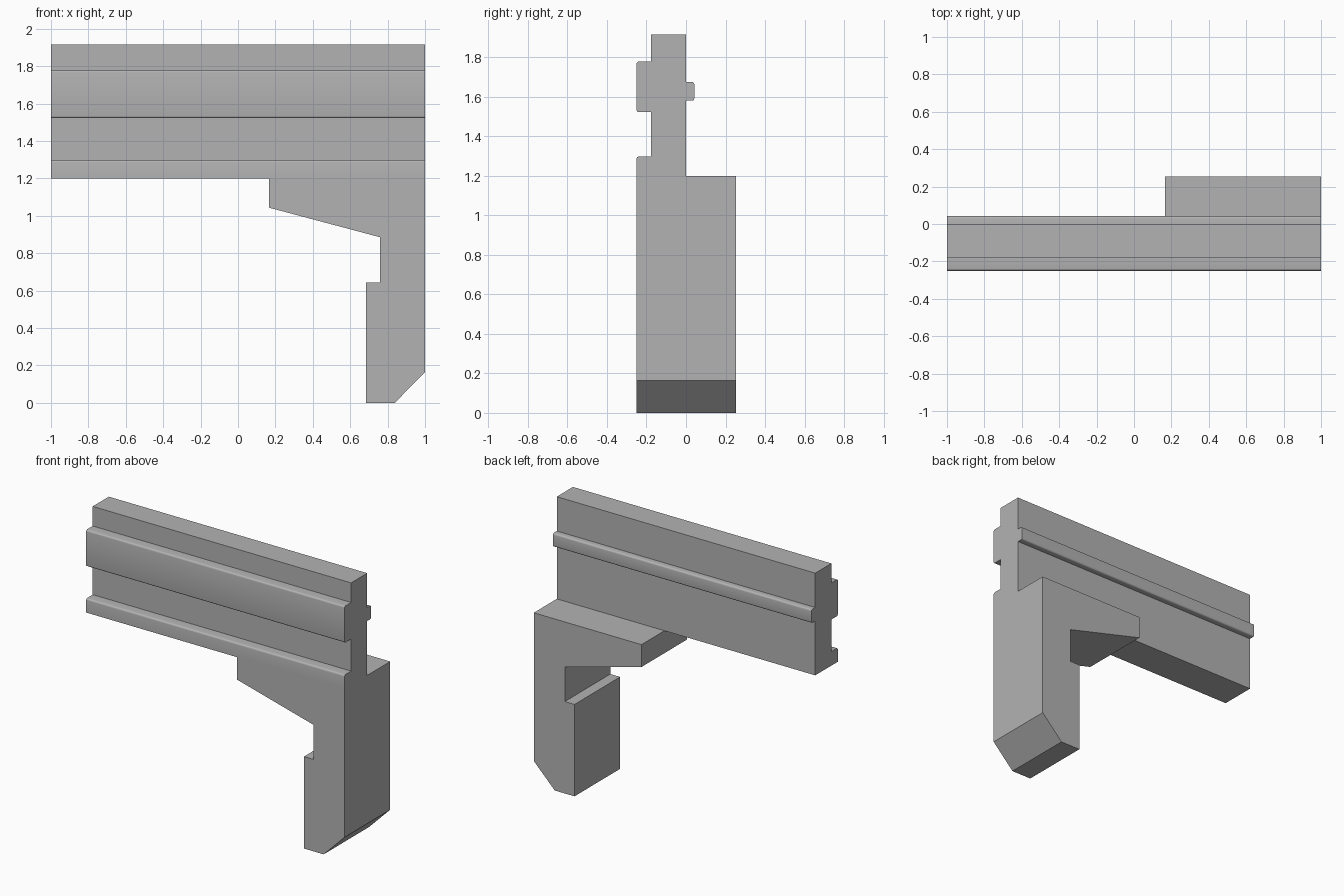
import bpy
import bmesh
import math
from mathutils import Vector

cube = bpy.data.objects.get("Cube")
if cube:
    bpy.data.objects.remove(cube, do_unlink=True)

# Single plain grey
grey = bpy.data.materials.new("plain grey")
grey.use_nodes = True
colour = (0.45, 0.45, 0.45, 1)
grey.diffuse_color = colour
grey.node_tree.nodes["Principled BSDF"].inputs["Base Color"].default_value = colour


def rounded(points, steps=4):
    """Outline of (a, b, radius) points, with an arc wherever radius > 0."""
    out = []
    for i, (a, b, r) in enumerate(points):
        p = Vector((a, b))
        if not r:
            out.append(p)
            continue
        before = (Vector(points[i - 1][:2]) - p).normalized() * r
        after = (Vector(points[(i + 1) % len(points)][:2]) - p).normalized() * r
        for k in range(steps + 1):
            t = k / steps * math.pi / 2
            out.append(p + before * (1 - math.sin(t)) + after * (1 - math.cos(t)))
    return out


def prism(name, outline, place, sweep):
    """Extrude an outline, placed in space by a function, along a vector."""
    bm = bmesh.new()
    face = bm.faces.new([bm.verts.new(place(a, b)) for a, b in outline])
    ext = bmesh.ops.extrude_face_region(bm, geom=[face], use_keep_orig=True)
    moved = [v for v in ext["geom"] if isinstance(v, bmesh.types.BMVert)]
    bmesh.ops.translate(bm, vec=sweep, verts=moved)
    bmesh.ops.recalc_face_normals(bm, faces=bm.faces)
    mesh = bpy.data.meshes.new(name)
    bm.to_mesh(mesh)
    bm.free()
    mesh.materials.append(grey)
    obj = bpy.data.objects.new(name, mesh)
    bpy.context.collection.objects.link(obj)
    return obj


# Moulded rail: cross-section in y and z, swept along x
R = 0.012
rail_section = [
    (-0.25, 1.2, 0), (0, 1.2, 0),
    (0, 1.58, 0), (0.042, 1.58, R), (0.042, 1.675, R), (0, 1.675, 0),
    (0, 1.915, 0), (-0.178, 1.915, 0),
    (-0.178, 1.778, 0), (-0.25, 1.778, R), (-0.25, 1.522, R), (-0.178, 1.522, 0),
    (-0.178, 1.298, 0), (-0.25, 1.298, R),
]
rail = prism("rail", rounded(rail_section),
             lambda y, z: (-1, y, z), (2, 0, 0))

# Bracket and leg: side outline in x and z, swept along y
bracket_outline = [
    (0.167, 1.2), (0.167, 1.043), (0.76, 0.885), (0.76, 0.643),
    (0.685, 0.643), (0.685, 0), (0.838, 0), (1, 0.163), (1, 1.2),
]
bracket = prism("bracket_leg", bracket_outline,
                lambda x, z: (x, -0.25, z), (0, 0.504, 0))

# Fuse both into one solid
union = rail.modifiers.new("fuse", "BOOLEAN")
union.operation = "UNION"
union.solver = "EXACT"
union.object = bracket
bpy.context.view_layer.objects.active = rail
bpy.ops.object.modifier_apply(modifier=union.name)
bpy.data.objects.remove(bracket, do_unlink=True)
rail.name = "rail_with_bracket_leg"

# Smooth the small rounded edges only
bpy.ops.object.select_all(action="DESELECT")
rail.select_set(True)
bpy.ops.object.shade_smooth_by_angle(angle=math.radians(30))
